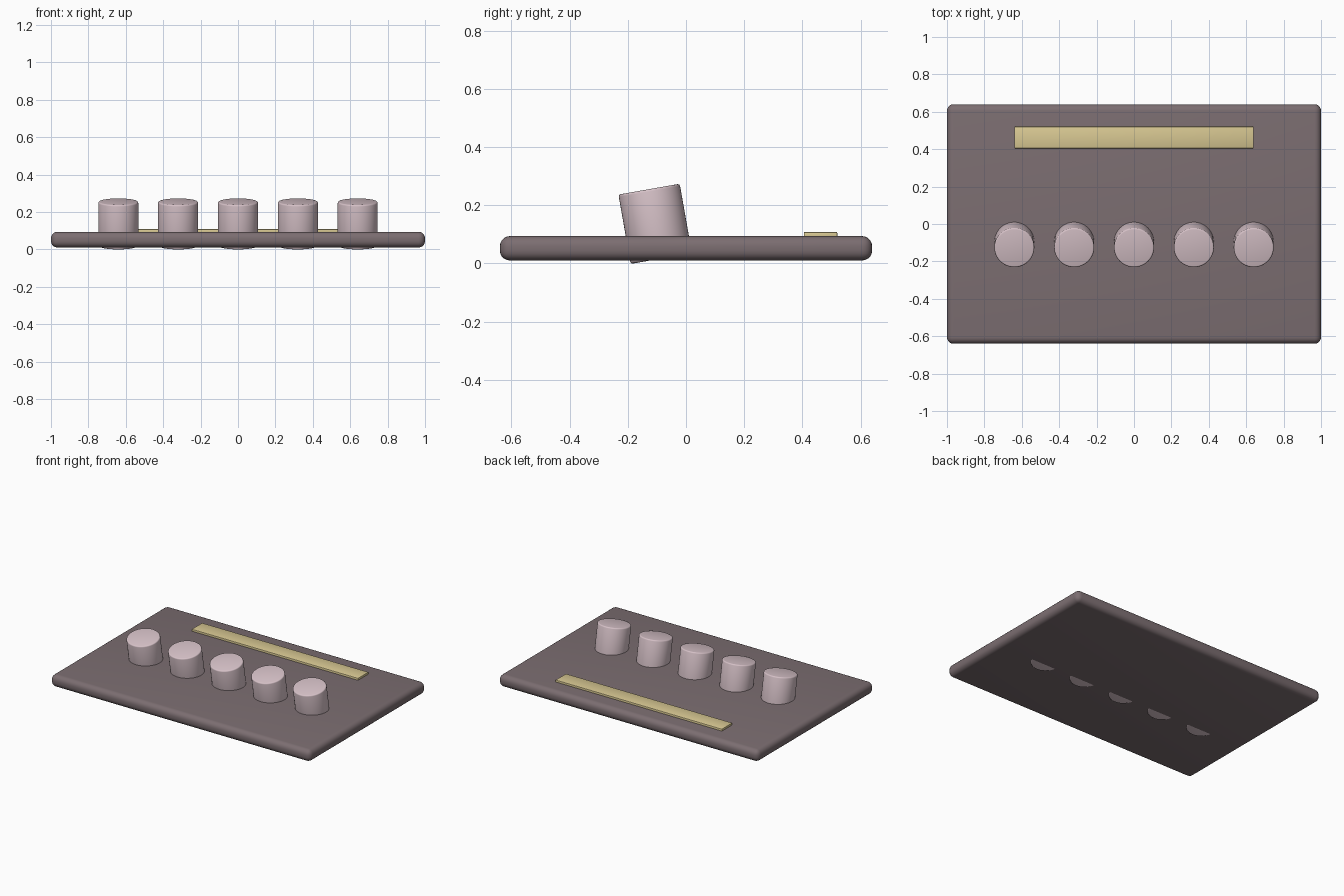
import bpy, math

if "Cube" in bpy.data.objects:
    bpy.data.objects.remove(bpy.data.objects["Cube"])


def material(name, color):
    m = bpy.data.materials.new(name)
    m.diffuse_color = (*color, 1)
    m.use_nodes = True
    m.node_tree.nodes["Principled BSDF"].inputs["Base Color"].default_value = m.diffuse_color
    return m


def finish(ob, name, mat, bevel, segments):
    ob.name = name
    ob.data.materials.append(mat)
    if bevel:
        mod = ob.modifiers.new("rounding", 'BEVEL')
        mod.width = bevel
        mod.segments = segments
        mod.limit_method = 'ANGLE'
        bpy.ops.object.modifier_apply(modifier=mod.name)
    bpy.ops.object.shade_smooth_by_angle(angle=math.radians(35))


def box(name, lo, hi, mat, bevel=0, segments=1):
    bpy.ops.mesh.primitive_cube_add(size=1, location=[(a + b) / 2 for a, b in zip(lo, hi)])
    ob = bpy.context.object
    ob.scale = [b - a for a, b in zip(lo, hi)]
    bpy.ops.object.transform_apply(location=False, rotation=False, scale=True)
    finish(ob, name, mat, bevel, segments)


plate_mat = material("dark_mauve", (0.20, 0.155, 0.165))
knob_mat = material("pale_pink", (0.68, 0.54, 0.58))
strip_mat = material("sand_yellow", (0.69, 0.58, 0.29))

# Base plate with rounded edges
box("base_plate", (-1, -0.64, 0.01), (1, 0.64, 0.094), plate_mat, 0.035, 5)

# Label strip along the back
box("label_strip", (-0.64, 0.405, 0.085), (0.64, 0.52, 0.108), strip_mat, 0.003, 2)

# Row of five knobs, leaning forward and sunk through the plate
for i in range(5):
    bpy.ops.mesh.primitive_cylinder_add(
        vertices=48, radius=0.107, depth=0.242,
        location=((i - 2) * 0.32, -0.106, 0.136), rotation=(math.radians(10), 0, 0))
    finish(bpy.context.object, f"knob_{i + 1}", knob_mat, 0.008, 3)
